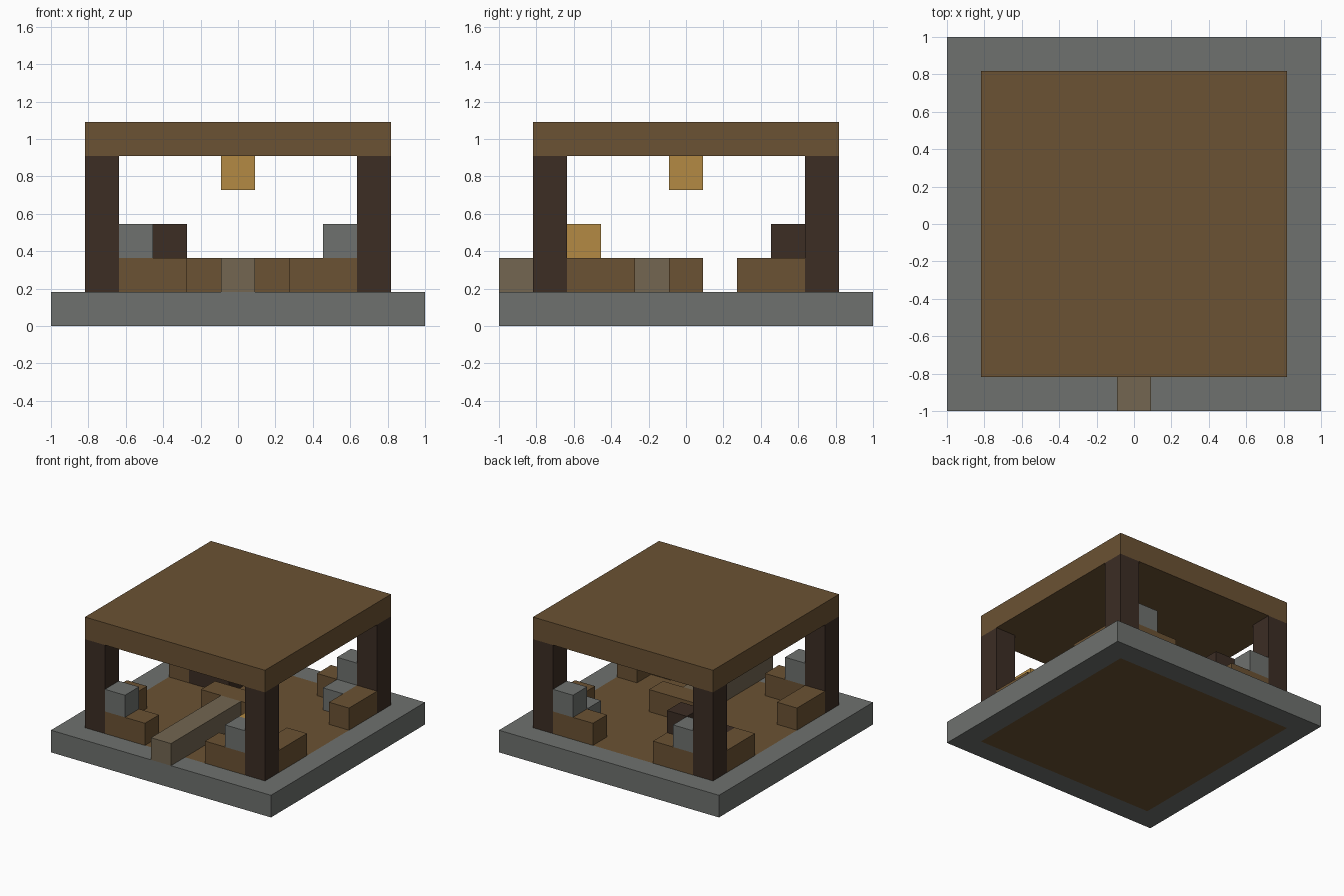
import bpy

cube = bpy.data.objects.get("Cube")
if cube:
    bpy.data.objects.remove(cube, do_unlink=True)

N = 11          # cells along the base
U = 2 / N       # size of one cell


def srgb(hex_code):
    channels = [int(hex_code[k:k + 2], 16) / 255 for k in (0, 2, 4)]
    return [c / 12.92 if c <= 0.04045 else ((c + 0.055) / 1.055) ** 2.4 for c in channels] + [1]


def material(name, hex_code):
    mat = bpy.data.materials.new(name)
    mat.use_nodes = True
    mat.diffuse_color = srgb(hex_code)
    mat.node_tree.nodes["Principled BSDF"].inputs["Base Color"].default_value = srgb(hex_code)
    return mat


stone = material("grey stone", "6e716e")
wood = material("brown wood", "6b5233")
dark = material("dark wood", "3c2d24")
glow = material("lantern yellow", "b38a44")
path = material("path tan", "736651")


def block(name, mat, cell, size=(1, 1, 1)):
    """Box given by its lowest grid cell and its size in cells."""
    centre = [(c + s / 2) * U for c, s in zip(cell, size)]
    bpy.ops.mesh.primitive_cube_add(size=1, location=(centre[0] - 1, centre[1] - 1, centre[2]))
    obj = bpy.context.object
    obj.name = name
    obj.scale = [s * U for s in size]
    bpy.ops.object.transform_apply(location=False, rotation=False, scale=True)
    obj.data.materials.append(mat)
    return obj


# Base: wooden floor framed by a stone kerb
block("floor", wood, (1, 1, 0), (9, 9, 1))
for side, j in (("front", 0), ("back", 10)):
    block(side + "_kerb", stone, (0, j, 0), (N, 1, 1))
for side, i in (("right", 0), ("left", 10)):
    block(side + "_kerb", stone, (i, 1, 0), (1, 9, 1))

# Roof, with a lantern hanging from its middle
block("roof", wood, (1, 1, 5), (9, 9, 1))
block("hanging_lantern", glow, (5, 5, 4))

# Each corner: post, two low wall pieces and a stone block on one of them
for front, j, near_j in (("front", 1, 2), ("back", 9, 7)):
    for side, i, near_i in (("right", 1, 2), ("left", 9, 7)):
        label = front + "_" + side
        block(label + "_post", dark, (i, j, 1), (1, 1, 4))
        block(label + "_low_wall", wood, (near_i, j, 1), (2, 1, 1))
        block(label + "_side_wall", wood, (i, near_j, 1), (1, 2, 1))
        block(label + "_wall_stone", stone, (2 if side == "right" else 8, j, 2))

# Entrance path leading to the counter
block("entrance_path", path, (5, 0, 1), (1, 5, 1))
block("counter", wood, (4, 5, 1), (3, 1, 1))

# Furniture in the corners
block("dark_bench", dark, (2, 7, 1), (2, 2, 1))
block("dark_bench_back", dark, (3, 8, 2))
block("stone_stool", stone, (8, 8, 1))
block("lantern_stand", wood, (8, 2, 1))
block("standing_lantern", glow, (8, 2, 2))
